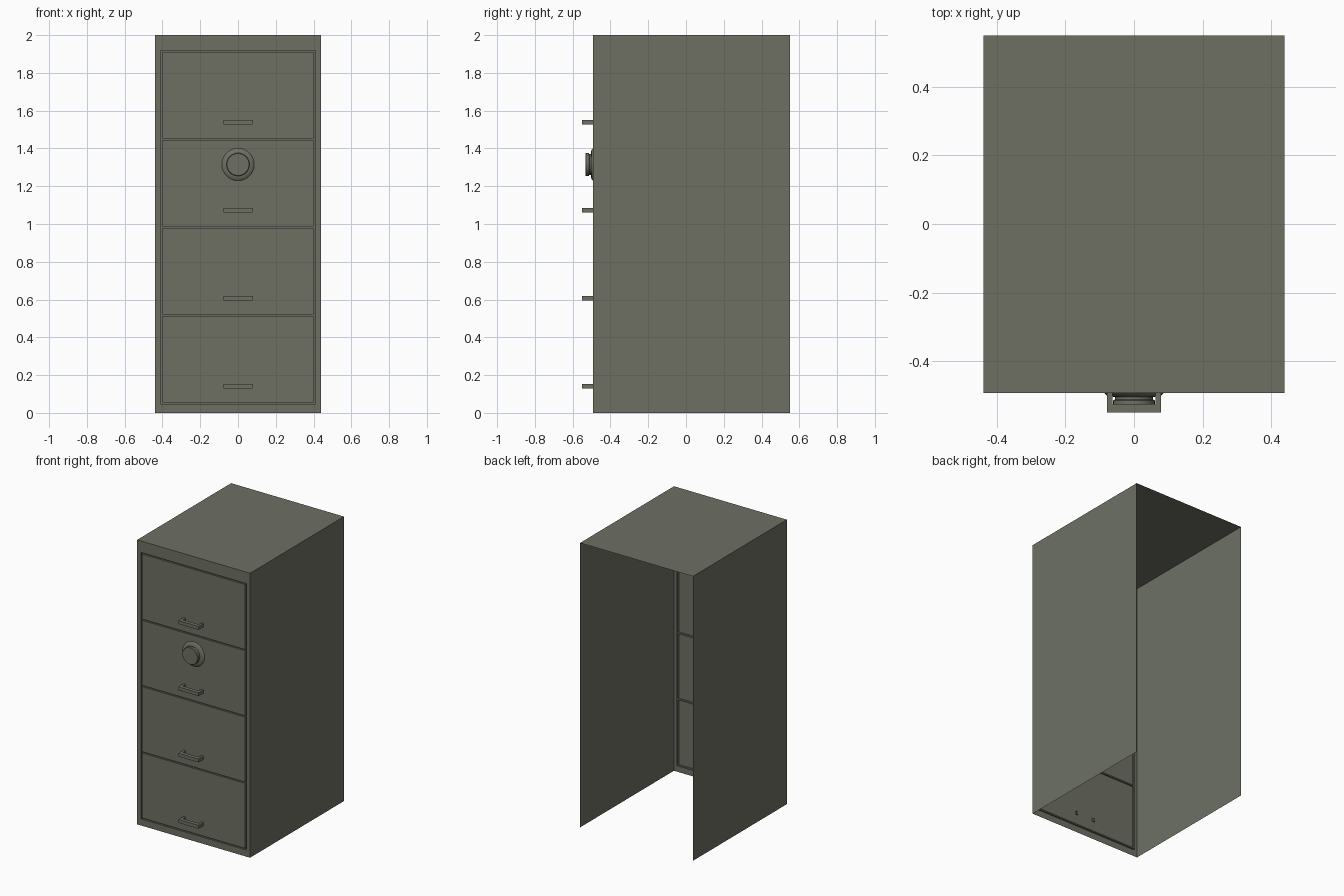
import bpy, bmesh, math

if "Cube" in bpy.data.objects:
    bpy.data.objects.remove(bpy.data.objects["Cube"])

FRONT, BACK, HALF_W, HEIGHT = -0.493, 0.55, 0.439, 2.0
PITCH, DRAWER_H, FIRST = 0.466, 0.457, 0.055
GROOVE = 0.009

paint = bpy.data.materials.new("olive grey paint")
paint.diffuse_color = (0.155, 0.163, 0.127, 1)
paint.use_nodes = True
paint.node_tree.nodes["Principled BSDF"].inputs["Base Color"].default_value = paint.diffuse_color


def finish(bm, name):
    mesh = bpy.data.meshes.new(name)
    bm.to_mesh(mesh)
    bm.free()
    obj = bpy.data.objects.new(name, mesh)
    bpy.context.collection.objects.link(obj)
    mesh.materials.append(paint)
    return obj


# Open sheet-metal case: front sheet with drawer grooves, two sides and a top
bm = bmesh.new()
xs = [-HALF_W, -0.401 - GROOVE, -0.401, 0.401, 0.401 + GROOVE, HALF_W]
zs = [0, FIRST - GROOVE]
for i in range(4):
    zs += [FIRST + i * PITCH, FIRST + i * PITCH + DRAWER_H]
zs += [zs[-1] + GROOVE, HEIGHT]
grid = [[bm.verts.new((x, FRONT, z)) for x in xs] for z in zs]
grooves = []
for r in range(len(zs) - 1):
    for c in range(len(xs) - 1):
        face = bm.faces.new((grid[r][c], grid[r][c + 1], grid[r + 1][c + 1], grid[r + 1][c]))
        frame = r in (0, len(zs) - 2) or c in (0, len(xs) - 2)
        drawer = c == 2 and r % 2 == 0
        if not frame and not drawer:
            grooves.append(face)
pushed = bmesh.ops.extrude_face_region(bm, geom=grooves)["geom"]
bmesh.ops.translate(bm, vec=(0, 0.012, 0),
                    verts=[g for g in pushed if isinstance(g, bmesh.types.BMVert)])
bmesh.ops.delete(bm, geom=[f for f in grooves if f.is_valid], context='FACES')


def panel(*points):
    bm.faces.new([bm.verts.new(p) for p in points])


W, H = HALF_W, HEIGHT
panel((-W, FRONT, H), (W, FRONT, H), (W, BACK, H), (-W, BACK, H))
panel((W, FRONT, 0), (W, BACK, 0), (W, BACK, H), (W, FRONT, H))
panel((-W, BACK, 0), (-W, FRONT, 0), (-W, FRONT, H), (-W, BACK, H))
finish(bm, "cabinet_case")

# U-shaped pull handles, legs passing just through the front sheet
outline = [(-0.078, -0.55), (0.078, -0.55), (0.078, -0.486), (0.062, -0.486),
           (0.062, -0.524), (-0.062, -0.524), (-0.062, -0.486), (-0.078, -0.486)]
for i in range(4):
    z = 0.141 + i * PITCH
    bm = bmesh.new()
    base = bm.faces.new([bm.verts.new((x, y, z - 0.012)) for x, y in outline])
    top = bmesh.ops.extrude_face_region(bm, geom=[base], use_keep_orig=True)["geom"]
    bmesh.ops.translate(bm, vec=(0, 0, 0.024),
                        verts=[g for g in top if isinstance(g, bmesh.types.BMVert)])
    bmesh.ops.recalc_face_normals(bm, faces=bm.faces)
    finish(bm, f"drawer_handle_{i + 1}")

# Combination dial: flared base and round knob, lathed along y
profile = [(0.086, FRONT), (0.08, -0.499), (0.066, -0.503), (0.056, -0.504),
           (0.056, -0.512), (0.061, -0.514), (0.061, -0.53), (0.058, -0.533)]
bm = bmesh.new()
N = 32
rings = [[bm.verts.new((r * math.cos(2 * math.pi * k / N), y,
                        1.315 + r * math.sin(2 * math.pi * k / N))) for k in range(N)]
         for r, y in profile]
for a, b in zip(rings, rings[1:]):
    for k in range(N):
        bm.faces.new((a[k], a[(k + 1) % N], b[(k + 1) % N], b[k]))
bm.faces.new(rings[-1])
bmesh.ops.recalc_face_normals(bm, faces=bm.faces)
dial = finish(bm, "combination_dial")
bpy.context.view_layer.objects.active = dial
dial.select_set(True)
bpy.ops.object.shade_smooth_by_angle(angle=math.radians(35))
